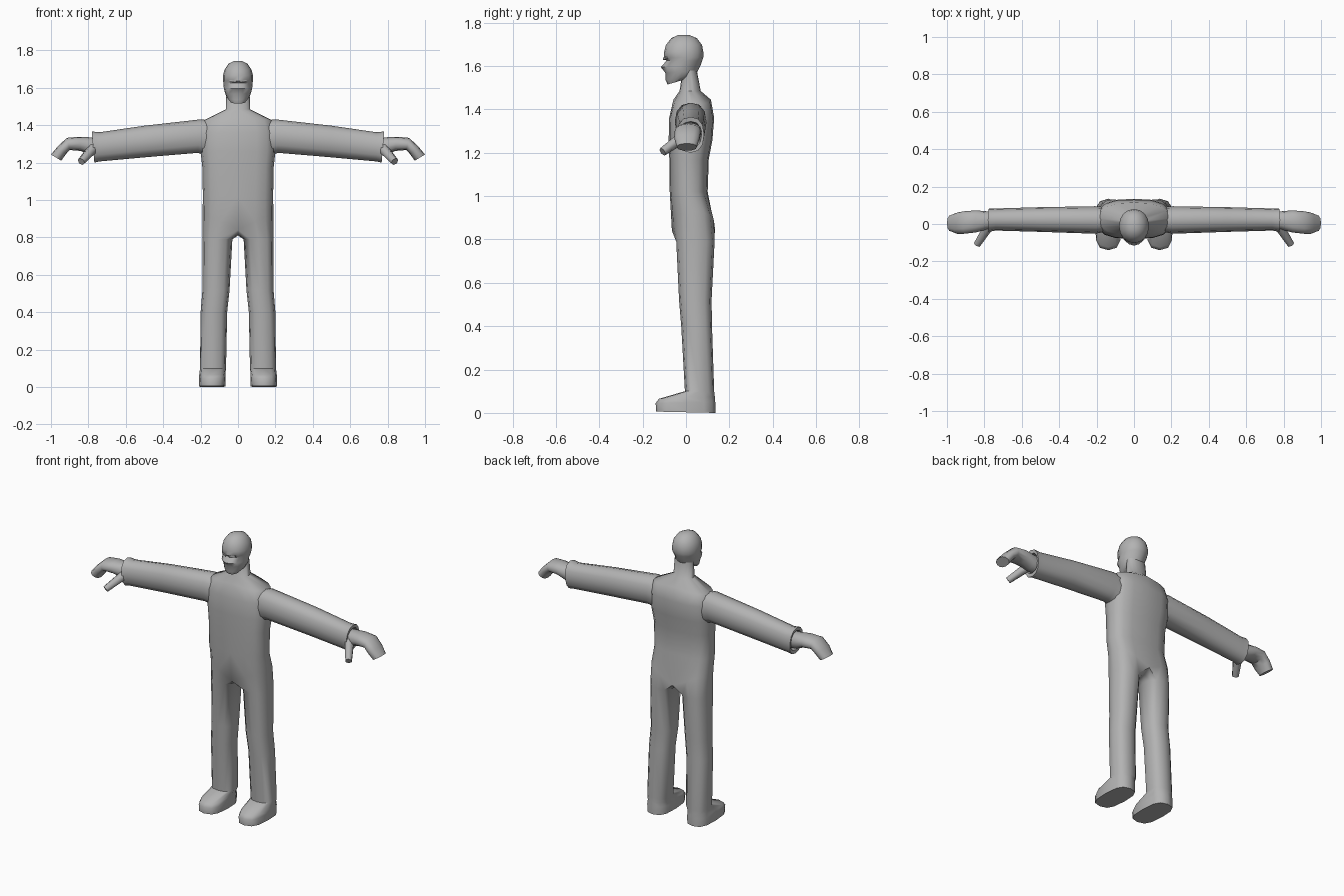
import bpy, bmesh, math
from mathutils import Vector

if "Cube" in bpy.data.objects:
    bpy.data.objects.remove(bpy.data.objects["Cube"])

grey = bpy.data.materials.new("plain grey")
grey.diffuse_color = (0.45, 0.45, 0.45, 1)
grey.use_nodes = True
grey.node_tree.nodes["Principled BSDF"].inputs["Base Color"].default_value = grey.diffuse_color


def sup(a, e):
    """Point on a unit superellipse."""
    c, s = math.cos(a), math.sin(a)
    return (math.copysign(abs(c) ** (2 / e), c),
            math.copysign(abs(s) ** (2 / e), s))


def degs(start, step, n):
    return [math.radians(start + step * i) for i in range(n)]


def flat_ring(angles, cx, hx, yf, yb, zf, zb, e=2.0, drop=0.0):
    """Roughly level ring; z runs from zf (front) to zb (back), drop lowers the middle."""
    out = []
    for a in angles:
        px, py = sup(a, e)
        t = (py + 1) / 2
        out.append((cx + hx * px, yf + (yb - yf) * t,
                    zf + (zb - zf) * t - drop * (1 - abs(px))))
    return out


def limb_ring(top, bot, yf, yb, e=2.3, n=12):
    """Upright ring across an arm, from a top and a bottom (x, z) point."""
    out = []
    for a in degs(0, 360 / n, n):
        px, py = sup(a, e)
        t = (py + 1) / 2
        out.append((bot[0] + (top[0] - bot[0]) * t, (yf + yb) / 2 + (yb - yf) / 2 * px,
                    bot[1] + (top[1] - bot[1]) * t))
    return out


def add_ring(bm, pts):
    return [bm.verts.new(p) for p in pts]


def bridge(bm, a, b, closed=True):
    n = len(a)
    for i in range(n if closed else n - 1):
        j = (i + 1) % n
        bm.faces.new((a[i], a[j], b[j], b[i]))


def finish(bm, name, mirror=False, angle=50):
    bmesh.ops.recalc_face_normals(bm, faces=bm.faces)
    me = bpy.data.meshes.new(name)
    bm.to_mesh(me)
    bm.free()
    me.materials.append(grey)
    ob = bpy.data.objects.new(name, me)
    bpy.context.collection.objects.link(ob)
    bpy.ops.object.select_all(action='DESELECT')
    ob.select_set(True)
    bpy.context.view_layer.objects.active = ob
    bpy.ops.object.shade_smooth_by_angle(angle=math.radians(angle))
    if mirror:
        m = ob.modifiers.new("mirror", 'MIRROR')
        m.merge_threshold = 0.0005
    return ob


def loft(name, rings, mirror=False, angle=50):
    bm = bmesh.new()
    vs = [add_ring(bm, r) for r in rings]
    for a, b in zip(vs, vs[1:]):
        bridge(bm, a, b)
    bm.faces.new(vs[0])
    bm.faces.new(vs[-1])
    return finish(bm, name, mirror, angle)


# Body: half torso with neck, splitting into one leg, then mirrored
bm = bmesh.new()
half = degs(-90, 22.5, 9)
torso = [  # half width, front, back, z, exponent, middle drop
    (.062, -.015, .05, 1.58, 2, 0),
    (.065, -.03, .068, 1.485, 2, 0),
    (.185, -.058, .115, 1.425, 2.6, -.02),
    (.198, -.078, .13, 1.36, 2.8, 0),
    (.2, -.08, .122, 1.26, 2.8, 0),
    (.19, -.077, .105, 1.17, 2.8, 0),
    (.188, -.075, .1, 1.02, 2.7, 0),
    (.189, -.065, .135, .93, 2.7, .09),
]
vs = [add_ring(bm, flat_ring(half, 0, w, f, b, z, z, e, d)) for w, f, b, z, e, d in torso]
for a, b in zip(vs, vs[1:]):
    bridge(bm, a, b, False)
crotch = add_ring(bm, [(0, .09, .815), (0, .03, .81), (0, -.025, .815)])
prev = vs[-1] + crotch
legs = [  # inner x, outer x, front, back, z front, z back, exponent
    (.03, .189, -.045, .132, .79, .79, 2.5),
    (.045, .19, -.032, .118, .52, .52, 2.5),
    (.058, .2, -.022, .12, .4, .4, 2.5),
    (.064, .203, -.005, .13, .1, .1, 2.6),
    (.068, .207, -.125, .133, .065, .075, 2.7),
    (.066, .209, -.14, .135, .045, .05, 2.9),
    (.068, .208, -.138, .135, .006, .0, 2.9),
]
for xi, xo, f, b, zf, zb, e in legs:
    cur = add_ring(bm, flat_ring(degs(-120, 30, 12), (xi + xo) / 2, (xo - xi) / 2,
                                 f, b, zf, zb, e))
    bridge(bm, prev, cur)
    prev = cur
bm.faces.new(prev)
finish(bm, "body_and_legs", True, 60)

# Head with brow ledge, nose and jaw
full = degs(-90, 22.5, 16)
head = [  # half width, front, back, z front, z back, exponent
    (.042, -.085, .0, 1.515, 1.54, 2.2),
    (.06, -.094, .045, 1.535, 1.56, 2),
    (.07, -.094, .055, 1.567, 1.58, 2),
    (.076, -.116, .066, 1.595, 1.6, 1.8),
    (.078, -.09, .075, 1.625, 1.625, 2),
    (.08, -.103, .08, 1.637, 1.64, 2.1),
    (.08, -.101, .08, 1.665, 1.665, 2.1),
    (.072, -.093, .074, 1.697, 1.697, 2.1),
    (.05, -.068, .05, 1.729, 1.729, 2),
    (.02, -.035, .015, 1.744, 1.744, 2),
]
loft("head", [flat_ring(full, 0, *r) for r in head])

# Sleeves with a flared, hollow cuff
loft("sleeve", [limb_ring(*r) for r in [
    ((.14, 1.425), (.15, 1.23), -.04, .09),
    ((.2, 1.431), (.215, 1.252), -.052, .095),
    ((.5, 1.397), (.5, 1.228), -.042, .09),
    ((.74, 1.362), (.74, 1.206), -.035, .083),
    ((.782, 1.366), (.768, 1.2), -.042, .084),
    ((.778, 1.345), (.768, 1.222), -.028, .072),
    ((.75, 1.34), (.75, 1.23), -.025, .068),
]], True)

# Hands, curled down at the fingers
loft("hand", [limb_ring(*r) for r in [
    ((.74, 1.332), (.74, 1.235), -.025, .065),
    ((.79, 1.335), (.79, 1.24), -.03, .068),
    ((.85, 1.338), (.84, 1.262), -.045, .073),
    ((.915, 1.332), (.9, 1.267), -.052, .068),
    ((.965, 1.285), (.92, 1.245), -.054, .062),
    ((1.0, 1.243), (.945, 1.21), -.042, .05),
]], True)

# Thumbs: short six-sided pegs pointing forward and down
bm = bmesh.new()
a, b = Vector((.775, -.01, 1.275)), Vector((.838, -.108, 1.205))
d = b - a
m = d.to_track_quat('Z', 'Y').to_matrix().to_4x4()
m.translation = (a + b) / 2
bmesh.ops.create_cone(bm, cap_ends=True, segments=6, radius1=.03, radius2=.021,
                      depth=d.length, matrix=m)
finish(bm, "thumb", True, 65)

# Brows: thin bars along the ledge above the eyes
bm = bmesh.new()
for s in (-1, 1):
    p = [(s * .012, -.106, 1.628), (s * .045, -.092, 1.634),
         (s * .045, -.092, 1.642), (s * .012, -.106, 1.638)]
    f = add_ring(bm, p)
    k = add_ring(bm, [(x, y + .009, z) for x, y, z in p])
    bridge(bm, f, k)
    bm.faces.new(f)
    bm.faces.new(k)
finish(bm, "brows")
